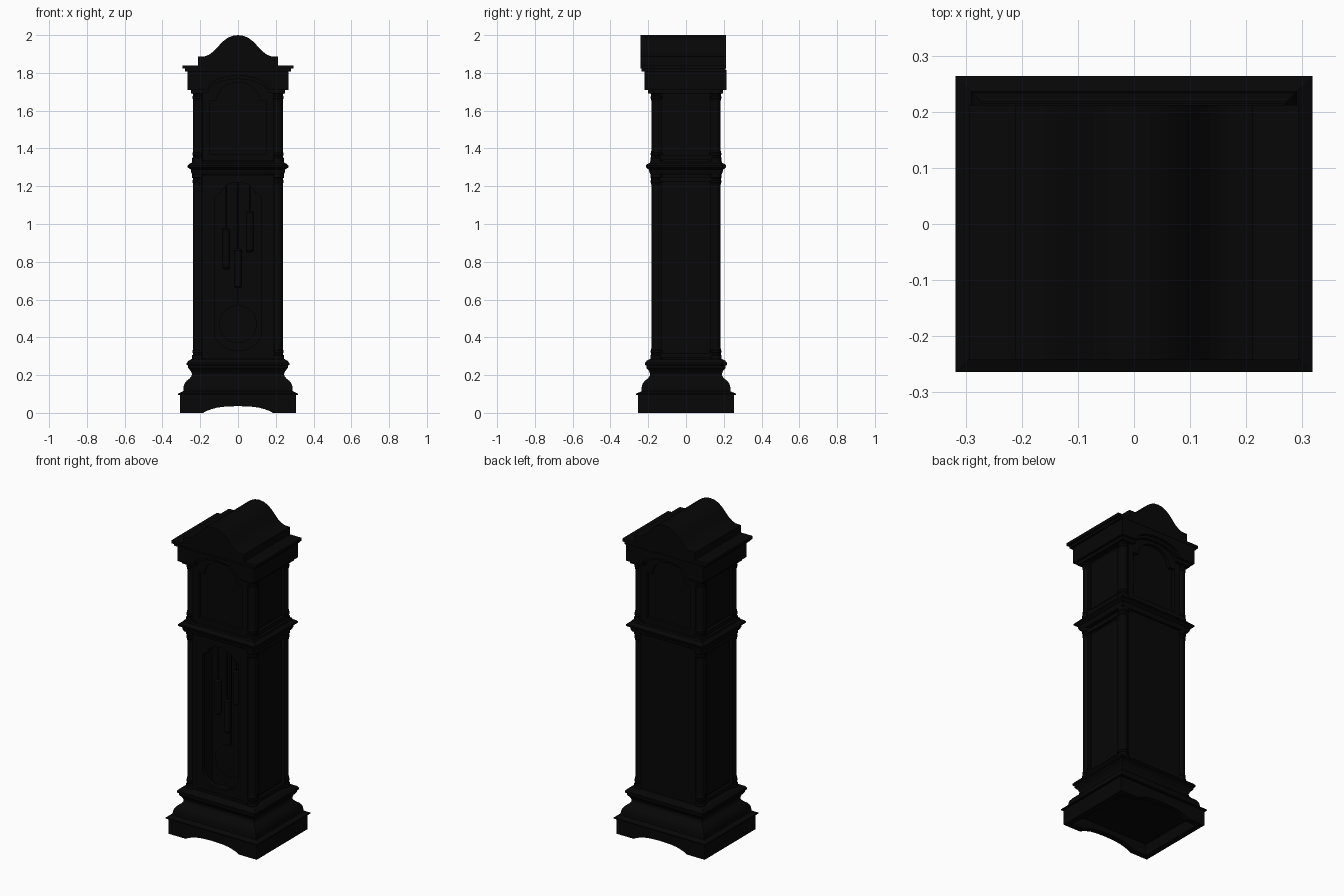
import bpy, bmesh
from math import sin, cos, pi
from mathutils import Matrix

if "Cube" in bpy.data.objects:
    bpy.data.objects.remove(bpy.data.objects["Cube"])

COLOR = (0.002, 0.002, 0.002, 1)
wood = bpy.data.materials.new("black_wood")
wood.use_nodes = True
wood.diffuse_color = COLOR
wood.node_tree.nodes["Principled BSDF"].inputs["Base Color"].default_value = COLOR
parts = []
BODY_X, BODY_Y = 0.238, 0.184


def add(name, mesh):
    obj = bpy.data.objects.new(name, mesh)
    bpy.context.scene.collection.objects.link(obj)
    mesh.materials.clear()
    mesh.materials.append(wood)
    parts.append(obj)
    return obj


def from_bmesh(name, bm):
    bmesh.ops.recalc_face_normals(bm, faces=bm.faces)
    mesh = bpy.data.meshes.new(name)
    bm.to_mesh(mesh)
    bm.free()
    return add(name, mesh)


def box(name, x, y, z):
    bm = bmesh.new()
    bmesh.ops.create_cube(bm, size=1)
    for v in bm.verts:
        for i, (lo, hi) in enumerate((x, y, z)):
            v.co[i] = lo if v.co[i] < 0 else hi
    return from_bmesh(name, bm)


def skin(name, rings):
    """Closed solid through a stack of rings."""
    bm = bmesh.new()
    rings = [[bm.verts.new(p) for p in ring] for ring in rings]
    n = len(rings[0])
    for a, b in zip(rings, rings[1:]):
        for i in range(n):
            j = (i + 1) % n
            bm.faces.new((a[i], a[j], b[j], b[i]))
    bm.faces.new(rings[0])
    bm.faces.new(rings[-1])
    return from_bmesh(name, bm)


def moulding(name, profile):
    """Rectangular rings around the case; profile holds (outset, height)."""
    return skin(name, [[(sx * (BODY_X + o), sy * (BODY_Y + o), z)
                        for sx, sy in ((-1, -1), (1, -1), (1, 1), (-1, 1))] for o, z in profile])


def lathe(name, profile, x, y, n=16):
    return skin(name, [[(x + r * cos(2 * pi * i / n), y + r * sin(2 * pi * i / n), z)
                        for i in range(n)] for r, z in profile])


def plate(name, loops, y0, y1):
    """Flat outline in x and z, with holes, extruded from y0 to y1."""
    curve = bpy.data.curves.new(name, "CURVE")
    curve.dimensions = "2D"
    curve.fill_mode = "BOTH"
    curve.extrude = abs(y1 - y0) / 2
    for loop in loops:
        s = curve.splines.new("POLY")
        s.points.add(len(loop) - 1)
        for p, (x, z) in zip(s.points, loop):
            p.co = (x, z, 0, 1)
        s.use_cyclic_u = True
    tmp = bpy.data.objects.new(name + "_outline", curve)
    bpy.context.scene.collection.objects.link(tmp)
    deps = bpy.context.evaluated_depsgraph_get()
    mesh = bpy.data.meshes.new_from_object(tmp.evaluated_get(deps))
    bpy.data.objects.remove(tmp)
    mesh.transform(Matrix.Translation((0, (y0 + y1) / 2, 0)) @ Matrix.Rotation(pi / 2, 4, "X"))
    mesh.name = name
    return add(name, mesh)


def rect(x, z0, z1):
    return [(-x, z0), (x, z0), (x, z1), (-x, z1)]


def arc(cx, cz, rx, rz, a0=0, a1=pi, n=16):
    return [(cx + rx * cos(a0 + (a1 - a0) * i / n), cz + rz * sin(a0 + (a1 - a0) * i / n))
            for i in range(n + 1)]


def circle(cz, r):
    return arc(0, cz, r, r, 0, 2 * pi, 32)[:-1]


def mirrored(half):
    """Completes a right-hand outline that runs to the centre line."""
    return half + [(-x, z) for x, z in reversed(half) if x > 0]


# Plinth: scalloped front and back boards, plain sides, hollow underneath
foot = mirrored([(0.185, 0), (0.165, 0.011), (0.14, 0.02), (0.11, 0.028), (0.07, 0.033), (0, 0.036)])
foot += [(-0.307, 0), (-0.307, 0.1), (0.307, 0.1), (0.307, 0)]
for side, word in ((-1, "front"), (1, "back")):
    plate("plinth_" + word, [foot], side * 0.253, side * 0.218)
for side, word in ((-1, "right"), (1, "left")):
    box("plinth_" + word, sorted((side * 0.307, side * 0.272)), (-0.22, 0.22), (0, 0.1))
moulding("plinth_moulding", [
    (0.066, 0.07), (0.069, 0.094), (0.08, 0.096), (0.08, 0.102), (0.068, 0.107),
    (0.052, 0.115), (0.05, 0.14), (0.045, 0.155), (0.034, 0.17), (0.018, 0.182),
    (0.008, 0.195), (0.006, 0.207), (0.012, 0.222), (0.026, 0.238), (0.026, 0.25),
    (0.034, 0.254), (0.034, 0.264), (0.024, 0.276), (0.01, 0.284)])

# Case core, with an open chamber in the front of the trunk, and waist moulding
box("trunk_core", (-0.214, 0.214), (-0.04, 0.156), (0.27, 1.27))
for side, word in ((-1, "right"), (1, "left")):
    box("trunk_wall_" + word, sorted((side * 0.214, side * 0.15)), (-0.156, -0.03), (0.27, 1.27))
box("hood_core", (-0.214, 0.214), (-0.156, 0.156), (1.26, 1.82))
moulding("waist_moulding", [
    (0.004, 1.262), (0.01, 1.275), (0.012, 1.288), (0.024, 1.296), (0.029, 1.3),
    (0.029, 1.309), (0.02, 1.318), (0.008, 1.324), (0.004, 1.334)])

# Corner columns with rings at both ends
for z0, z1, level in ((0.28, 1.27, "lower"), (1.325, 1.715, "upper")):
    base = [(0.033, 0), (0.033, 0.024), (0.028, 0.028), (0.028, 0.036), (0.031, 0.04),
            (0.031, 0.05), (0.028, 0.054), (0.028, 0.062), (0.026, 0.066)]
    profile = [(r, z0 + h) for r, h in base] + [(r, z1 - h) for r, h in reversed(base)]
    for sx in (-1, 1):
        for sy in (-1, 1):
            lathe(level + "_column", profile, sx * 0.211, sy * 0.156)

# Framed panels on both sides
for z0, z1, level in ((0.29, 1.25, "lower"), (1.34, 1.715, "upper")):
    for side, word in ((-1, "right"), (1, "left")):
        frame = plate(level + "_frame_" + word,
                      [rect(0.15, z0, z1), rect(0.128, z0 + 0.025, z1 - 0.025)], -0.012, 0.012)
        panel = plate(level + "_panel_" + word,
                      [rect(0.115, z0 + 0.038, z1 - 0.038)], -0.006, 0.006)
        for obj, x in ((frame, 0.22), (panel, 0.215)):
            obj.data.transform(Matrix.Translation((side * x, 0, 0)) @ Matrix.Rotation(pi / 2, 4, "Z"))

# Trunk door with shaped window, and plain back panel
window = ([(-0.125, 0.43)] + arc(0, 0.43, 0.125, 0.1, pi, 2 * pi)[1:]
          + [(0.125, 1.14), (0.105, 1.16)] + arc(0, 1.16, 0.09, 0.06) + [(-0.105, 1.16), (-0.125, 1.14)])
plate("trunk_surround", [rect(0.19, 0.285, 1.26), rect(0.172, 0.3, 1.24)], -0.178, -0.15)
plate("trunk_door", [rect(0.174, 0.298, 1.242), window], -0.174, -0.15)
plate("trunk_back", [rect(0.19, 0.285, 1.26)], 0.15, 0.176)

# Pendulum and weights hanging in the chamber
plate("pendulum_rod", [rect(0.006, 0.5, 1.265)], -0.076, -0.07)
plate("pendulum_bob", [circle(0.47, 0.1)], -0.082, -0.066)
for x, z0, z1 in ((-0.063, 0.77, 0.97), (0, 0.67, 0.86), (0.063, 0.86, 1.06)):
    lathe("weight", [(0.012, z0 - 0.01), (0.021, z0), (0.021, z1), (0.012, z1 + 0.01)], x, -0.105)
    lathe("weight_cable", [(0.004, z1), (0.004, 1.265)], x, -0.105, 8)

# Hood doors, front and back, with arched openings
opening = [(-0.15, 1.37), (0.15, 1.37), (0.15, 1.65), (0.125, 1.65)] \
    + arc(0, 1.65, 0.115, 0.1) + [(-0.125, 1.65), (-0.15, 1.65)]
door = [(-0.188, 1.335), (0.188, 1.335), (0.188, 1.71)] + arc(0, 1.71, 0.16, 0.08) + [(-0.188, 1.71)]
for side, word in ((-1, "front"), (1, "back")):
    plate("hood_door_" + word, [door, opening], side * 0.176, side * 0.15)

# Frieze with arched underside, stepped outwards
for name, x, y0, y1, drop, top in (("frieze_bead", 0.25, -0.2, 0.197, 0.018, 1.79),
                                   ("frieze", 0.267, -0.221, 0.215, 0, 1.815)):
    outline = [(x, top), (x, 1.71 - drop), (0.185, 1.71 - drop)] \
        + arc(0, 1.715 - drop, 0.155, 0.07) \
        + [(-0.185, 1.71 - drop), (-x, 1.71 - drop), (-x, top)]
    plate(name, [outline], y0, y1)

# Bell-shaped top running front to back, with cornice
bell = [(0.212, 1.83), (0.212, 1.887), (0.175, 1.888), (0.152, 1.897), (0.128, 1.915),
        (0.105, 1.94), (0.082, 1.965), (0.057, 1.984), (0.03, 1.996), (0, 2.0)]
plate("cornice", [rect(0.28, 1.808, 1.825)], -0.235, 0.21)
plate("cornice_lip", [rect(0.294, 1.822, 1.84)], -0.242, 0.212)
plate("bell_top", [mirrored(bell)], -0.242, 0.212)

# Crisp edges with smooth round surfaces
bpy.ops.object.select_all(action="DESELECT")
for obj in parts:
    obj.select_set(True)
bpy.context.view_layer.objects.active = parts[0]
bpy.ops.object.shade_smooth_by_angle(angle=pi / 7)
